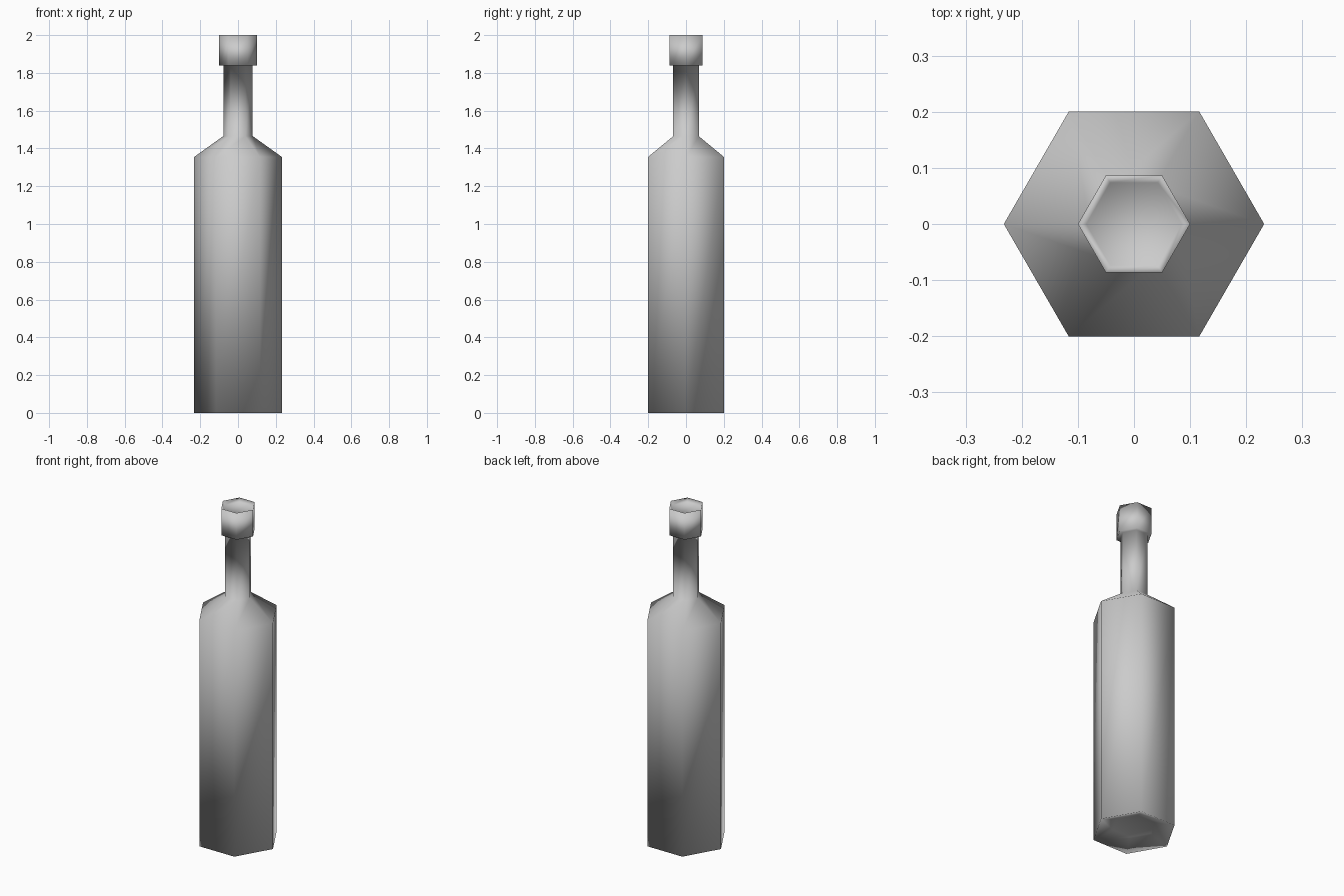
import bpy, bmesh
from math import cos, sin, pi

if "Cube" in bpy.data.objects:
    bpy.data.objects.remove(bpy.data.objects["Cube"])

SIDES = 6

def lathe(name, profile):
    """Sweep (radius, z) points round z with six sides, closing both ends."""
    bm = bmesh.new()
    rings = [[bm.verts.new((r * cos(2 * pi * i / SIDES), r * sin(2 * pi * i / SIDES), z))
              for i in range(SIDES)] for r, z in profile]
    for a, b in zip(rings, rings[1:]):
        for i in range(SIDES):
            j = (i + 1) % SIDES
            bm.faces.new((a[i], a[j], b[j], b[i]))
    bm.faces.new(rings[0][::-1])
    bm.faces.new(rings[-1])
    bmesh.ops.recalc_face_normals(bm, faces=bm.faces)
    for f in bm.faces:
        f.smooth = True
    mesh = bpy.data.meshes.new(name)
    bm.to_mesh(mesh)
    bm.free()
    obj = bpy.data.objects.new(name, mesh)
    bpy.context.collection.objects.link(obj)
    return obj

# One continuous bottle: raised base, body, shoulder, neck, lip, shallow mouth
lathe("bottle", [
    (0.12, 0.04), (0.232, 0.0),
    (0.232, 1.355), (0.078, 1.465),
    (0.078, 1.84), (0.1, 1.84),
    (0.1, 2.0), (0.085, 1.98),
])
